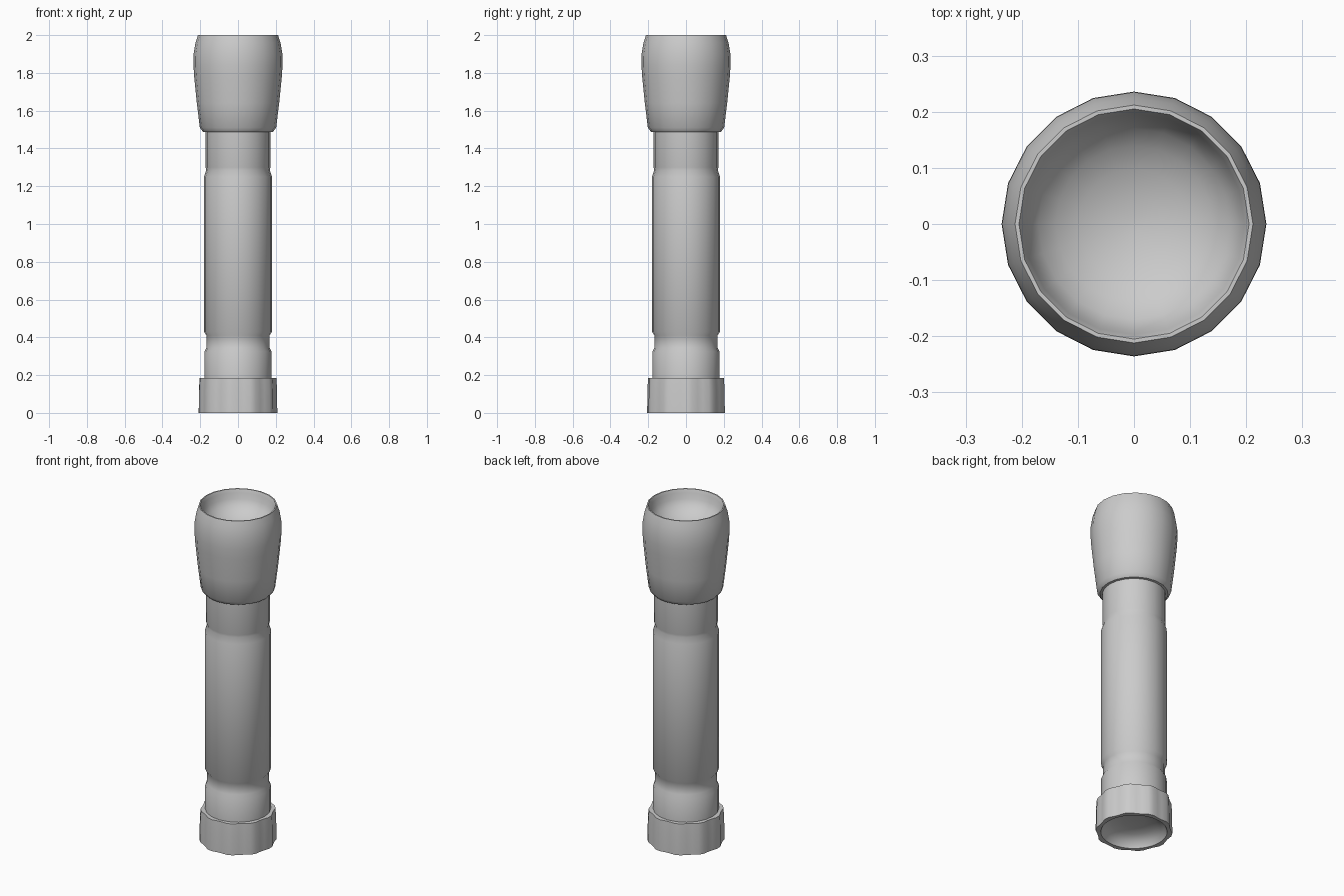
import bpy, bmesh, math

if "Cube" in bpy.data.objects:
    bpy.data.objects.remove(bpy.data.objects["Cube"])

SIDES = 20


def lathe(name, profile, sides=SIDES, close_start=False, close_end=False, ripple=None):
    """Spin (radius, z) points round z; ripple(i) scales points flagged by a third value."""
    bm = bmesh.new()
    rings = []
    for p in profile:
        ring = []
        for i in range(sides):
            a = 2 * math.pi * i / sides
            r = p[0] * (ripple(i) if ripple and len(p) > 2 else 1)
            ring.append(bm.verts.new((r * math.cos(a), r * math.sin(a), p[1])))
        rings.append(ring)
    for lo, hi in zip(rings, rings[1:]):
        for i in range(sides):
            j = (i + 1) % sides
            bm.faces.new((lo[i], lo[j], hi[j], hi[i]))
    if close_start:
        bm.faces.new(rings[0][::-1])
    if close_end:
        bm.faces.new(rings[-1])
    bmesh.ops.recalc_face_normals(bm, faces=bm.faces)
    mesh = bpy.data.meshes.new(name)
    bm.to_mesh(mesh)
    bm.free()
    ob = bpy.data.objects.new(name, mesh)
    bpy.context.collection.objects.link(ob)
    bpy.ops.object.select_all(action='DESELECT')
    bpy.context.view_layer.objects.active = ob
    ob.select_set(True)
    bpy.ops.object.shade_smooth_by_angle(angle=math.radians(40))
    return ob


# Handle tube with grooves and the slimmer neck
lathe("handle", [
    (0.178, 0.16), (0.178, 0.325), (0.167, 0.345), (0.167, 0.41), (0.18, 0.43),
    (0.18, 1.25), (0.168, 1.285), (0.172, 1.30), (0.172, 1.52)],
    close_start=True, close_end=True)

# Flared head with a dished reflector
bowl_r, bowl_depth = 0.197, 0.13
bowl = [(bowl_r * math.cos(t), 1.98 - bowl_depth * math.sin(t))
        for t in (math.radians(15 * k) for k in range(6))]
lathe("lamp_head", [
    (0.165, 1.485), (0.185, 1.488), (0.202, 1.51), (0.218, 1.64), (0.232, 1.78),
    (0.236, 1.84), (0.235, 1.90), (0.225, 1.96), (0.212, 2.0), (0.205, 2.0)]
    + bowl + [(0.012, 1.98 - bowl_depth)],
    close_start=True, close_end=True)

# Ribbed tail cap with a recessed underside
lathe("tail_cap", [
    (0.16, 0.185), (0.203, 0.185, 1), (0.207, 0.12, 1), (0.208, 0.0, 1), (0.18, 0.0),
    (0.165, 0.03), (0.12, 0.055), (0.06, 0.065)],
    sides=40, close_start=True, close_end=True,
    ripple=lambda i: 1.0 if i % 4 in (0, 1) else 0.96)
